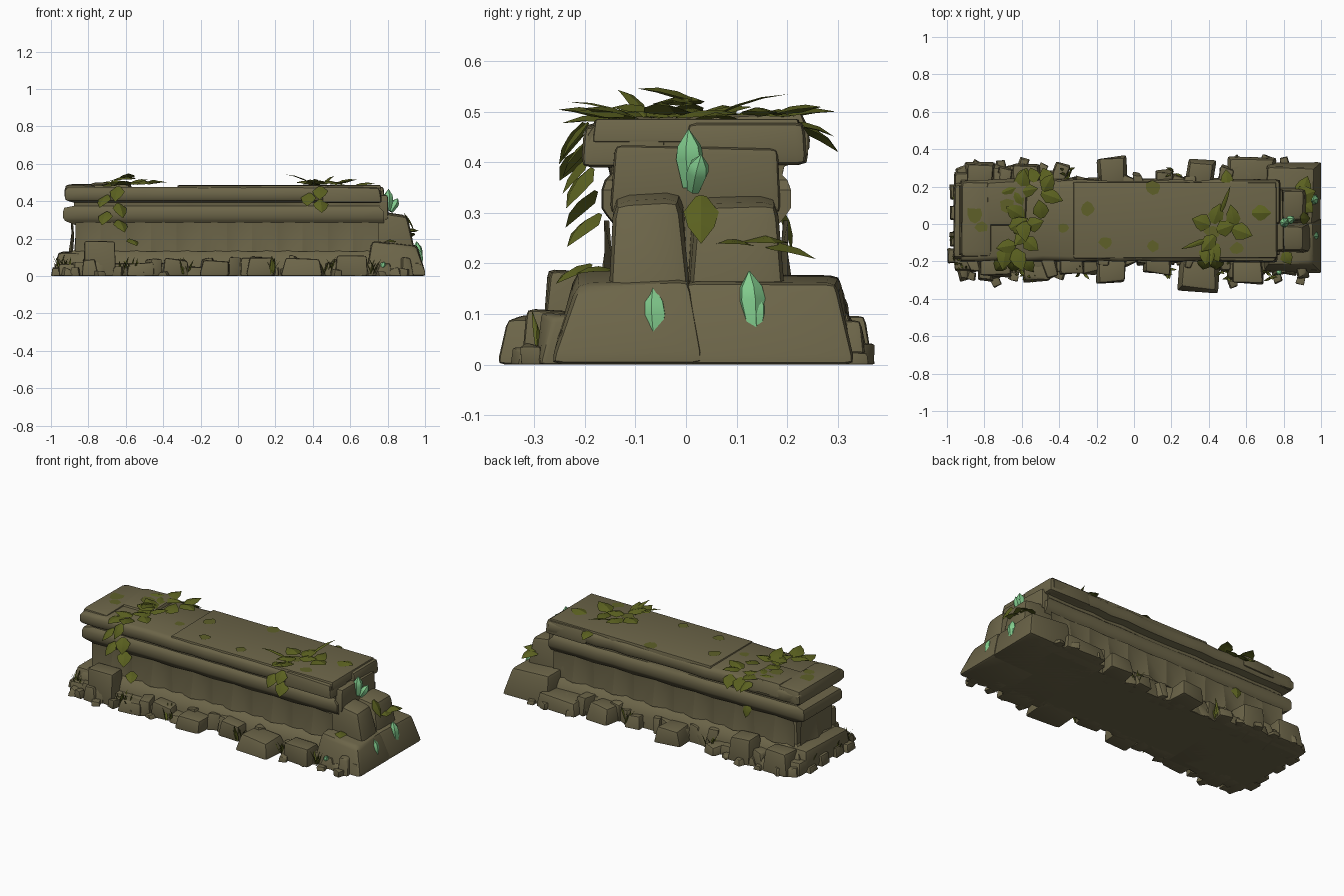
import bpy, bmesh, math, random
from mathutils import Vector, Matrix

if "Cube" in bpy.data.objects:
    bpy.data.objects.remove(bpy.data.objects["Cube"])

random.seed(7)
R = random.uniform


def material(name, rgb):
    m = bpy.data.materials.new(name)
    m.diffuse_color = (*rgb, 1)
    m.use_nodes = True
    m.node_tree.nodes["Principled BSDF"].inputs["Base Color"].default_value = m.diffuse_color
    return m


STONE = material("olive stone", (0.150, 0.130, 0.066))
LEAF = material("leaf green", (0.103, 0.118, 0.014))
MOSS = material("moss", (0.112, 0.118, 0.022))
CRYSTAL = material("pale green crystal", (0.225, 0.610, 0.270))


def finish(name, bm, mat, angle=40, fix=True):
    if fix:
        bmesh.ops.recalc_face_normals(bm, faces=bm.faces)
    me = bpy.data.meshes.new(name)
    bm.to_mesh(me)
    bm.free()
    me.materials.append(mat)
    for p in me.polygons:
        p.use_smooth = True
    me.set_sharp_from_angle(angle=math.radians(angle))
    ob = bpy.data.objects.new(name, me)
    bpy.context.collection.objects.link(ob)
    return ob


def rock(name, x, y, z, taper=0.85, jitter=0.012, yaw=0.0, bevel=0.015, skew=(0, 0), slope=0):
    """Worn block between (min, max) pairs; skew shifts its top, slope lowers its +x side."""
    bm = bmesh.new()
    bmesh.ops.create_cube(bm, size=1)
    cx, cy = sum(x) / 2, sum(y) / 2
    rot = Matrix.Rotation(yaw, 3, 'Z')
    for v in bm.verts:
        top = v.co.z > 0
        k = taper if top else 1
        drop = slope if top and v.co.x > 0 else 0
        p = rot @ Vector((v.co.x * (x[1] - x[0]) * k, v.co.y * (y[1] - y[0]) * k, 0))
        p += Vector((cx + R(-jitter, jitter), cy + R(-jitter, jitter), z[1] if top else z[0]))
        if top:
            p += Vector((skew[0], skew[1], R(-jitter, jitter) - drop))
        v.co = p
    bmesh.ops.bevel(bm, geom=bm.edges[:], offset=bevel, segments=2, affect='EDGES', profile=0.6)
    for v in bm.verts:
        v.co.z = max(0, v.co.z)
        v.co.x = max(-1, min(1, v.co.x))
    return finish(name, bm, STONE)


# Wall body: moulded profile (half depth, height) lofted round a rectangle
CY = 0.02
profile = [(.225, 0), (.22, .07), (.205, .10), (.19, .12), (.165, .14), (.155, .27), (.175, .295),
           (.185, .31), (.185, .345), (.178, .365), (.168, .375), (.168, .392), (.205, .403),
           (.215, .418), (.215, .455), (.205, .47), (.19, .477)]
N = 16
wear = [R(-.007, .007) for _ in range(2 * N + 2)]
bm = bmesh.new()
rings = []
for d, z in profile:
    x0 = -(.75 if .29 < z < .37 else .71) - d
    x1 = .76 if z > .36 else .78
    xs = [x0 + (x1 - x0) * i / N for i in range(N + 1)]
    pts = [(x, CY - d) for x in xs] + [(x, CY + d) for x in reversed(xs)]
    rings.append([bm.verts.new((p[0], p[1] + (w if z > .39 else w * .4), z))
                  for p, w in zip(pts, wear)])
for a, b in zip(rings, rings[1:]):
    for i in range(len(a)):
        j = (i + 1) % len(a)
        bm.faces.new((a[i], a[j], b[j], b[i]))
bm.faces.new(rings[0])
bm.faces.new(rings[-1])
finish("wall_body", bm, STONE, 35)

# Carved triangular relief along both sides and the left end
bm = bmesh.new()


def relief(origin, along, out, w):
    o, a, n = Vector(origin), Vector(along), Vector(out)
    P = lambda u, z, d: bm.verts.new(o + a * u + n * d + Vector((0, 0, z)))
    for s in (-1, 1):
        mid, top, end = P(0, .13, .035), P(0, .285, .012), P(s * w, .13, .02)
        low, tip = P(s * w * .55, .13, .012), P(s * w, .285, .022)
        root = P(s * w * .5, .21, .006)
        for f in ((mid, low, root), (mid, root, top), (low, end, root), (root, end, tip), (root, tip, top)):
            bm.faces.new(f if s > 0 else f[::-1])


for i in range(6):
    x = -.735 + i * .27
    relief((x, CY - .16, 0), (1, 0, 0), (0, -1, 0), .135)
    relief((x, CY + .16, 0), (-1, 0, 0), (0, 1, 0), .135)
relief((-.87, CY, 0), (0, -1, 0), (-1, 0, 0), .15)
finish("carved_relief", bm, STONE, 50, False)

# Top slabs and worn end cap
rock("top_slab", (-.33, .77), (-.185, .225), (.44, .484), .985, .004, bevel=.006)
rock("left_cap_stone", (-.925, -.76), (-.19, .235), (.40, .488), .95, .006, bevel=.03)
rock("left_cap_lump", (-.8, -.56), (-.03, .25), (.42, .497), .85, .008, bevel=.025)
rock("right_cap_front", (.45, .77), (-.205, -.04), (.39, .474), .95, .006, bevel=.02)
rock("right_cap_back", (.50, .79), (.0, .245), (.395, .48), .95, .006, bevel=.02)

# Broken right end, stepping down and outward
rock("end_block_front", (.66, .955), (-.155, .01), (.1, .355), .8, .006, bevel=.03, skew=(-.015, 0), slope=.035)
rock("end_block_back", (.66, .945), (.0, .195), (.1, .35), .82, .006, bevel=.03, skew=(-.015, 0), slope=.035)
rock("end_neck", (.62, .80), (-.15, .19), (.3, .43), .97, .005)
rock("end_rubble_front", (.68, 1.01), (-.27, .03), (0, .185), .76, .008, bevel=.025, skew=(-.01, .015), slope=.025)
rock("end_rubble_back", (.70, 1.005), (-.02, .335), (0, .175), .82, .008, bevel=.02, skew=(-.02, -.005), slope=.02)

# Footing slabs
rock("left_footing", (-.965, -.42), (-.25, .29), (0, .07), .96, .012)
rock("left_end_step", (-.965, -.83), (-.2, .23), (0, .13), .92, .008, bevel=.025)
rock("right_footing", (.45, .98), (-.26, .31), (0, .07), .95, .012)

# Large fallen blocks
for i, (x0, x1, y0, y1, h) in enumerate([
        (.24, .45, -.36, -.18, .09), (-.2, -.04, -.32, -.18, .085), (-.83, -.65, -.28, -.15, .18),
        (.52, .70, -.32, -.18, .11), (-.6, -.45, -.31, -.18, .07), (.28, .43, .2, .34, .10),
        (.5, .76, .2, .36, .085), (-.2, -.04, .2, .36, .09), (-.9, -.74, .2, .33, .13),
        (-.66, -.5, .2, .32, .15), (.05, .2, -.27, -.17, .1), (-.4, -.26, -.27, -.17, .09)]):
    rock("fallen_block_%d" % i, (x0, x1), (y0, y1), (0, h), .84, .01, R(-.1, .1))

# Small rubble scattered along both sides and the left end
for s in (-1, 1):
    x = -.95
    k = 0
    while x < .92:
        w = R(.05, .1)
        reach = (.28 if abs(x) > .42 else .245) + R(-.03, .03) + (.02 if s > 0 else 0)
        rock("rubble_%s_%d" % ("front" if s < 0 else "back", k), (x, x + w),
             tuple(sorted((s * .17, s * reach))), (0, R(.04, .11)), .78, .012, R(-.3, .3), .01)
        if abs(x) > .42 and k % 2:
            yy = s * (reach + .015)
            rock("chip_%d" % k, (x, x + .05), (yy - .025, yy + .025), (0, R(.02, .05)),
                 .8, .006, R(-.6, .6), .005)
        x += w * .85
        k += 1
for i, y in enumerate((-.17, -.08, .06, .17)):
    rock("left_chip_%d" % i, (-.985 - .012 * (i == 0), -.92), (y - .04, y + .04), (0, R(.03, .07)), .8, .004, 0, .006)


# Leaves: folded blades that droop along their length
def leaf(bm, base, yaw, pitch, length, half, bend=.9):
    p = Vector(base)
    yaw = math.radians(yaw)
    side = Vector((-math.sin(yaw), math.cos(yaw), 0))
    prev = None
    for i, w in enumerate((.3, 1, .75, .02)):
        a = math.radians(pitch) - bend * i / 3
        d = Vector((math.cos(yaw) * math.cos(a), math.sin(yaw) * math.cos(a), math.sin(a)))
        lift = d.cross(side) * half * w * -.3
        row = [bm.verts.new(p + side * half * w + lift), bm.verts.new(p),
               bm.verts.new(p - side * half * w + lift)]
        if prev:
            for j in (0, 1):
                bm.faces.new((prev[j], prev[j + 1], row[j + 1], row[j]))
        prev = row
        p = p + d * length / 3


def clump(name, items):
    bm = bmesh.new()
    for it in items:
        leaf(bm, *it)
    finish(name, bm, LEAF, 30, False)


def leaves_at(spots, z=.488):
    """One broad leaf centred on each (x, y, yaw)."""
    out = []
    for x, y, yaw in spots:
        a = math.radians(yaw)
        out.append(((x - .05 * math.cos(a), y - .05 * math.sin(a), z + R(0, .015)), yaw,
                    R(8, 25), R(.10, .13), R(.038, .05), .7))
    return out


clump("left_leaves_top", leaves_at([
    (-.67, .18, 200), (-.60, .22, 80), (-.62, .14, -60), (-.57, .18, 10), (-.46, .22, 60), (-.45, .15, -20),
    (-.50, .08, 100), (-.63, .06, 150)])
    + leaves_at([(-.61, -.02, 120), (-.53, .0, 20), (-.55, -.11, -40), (-.60, -.07, 230), (-.68, -.12, 190),
                 (-.69, -.17, -100), (-.62, -.18, -70)])
    + leaves_at([(-.62, .0, 30), (-.60, -.02, 170), (-.59, -.03, -80)], .515))
clump("left_leaves_hanging", [((-.67 + .03 * (-1) ** i, -.205 + .008 * i, .48 - .045 * i), -90 + R(-40, 40),
      R(-45, -25), .10, .042, .9) for i in range(5)]
      + [((-.6 + .07 * i, .225, .475), 90 + R(-30, 30), -15, .10, .04, 1.0) for i in range(3)]
      + [((-.55, .19, .31), 80, -60, .09, .035), ((-.58, -.19, .2), -60, -10, .09, .035)])
clump("right_leaves", leaves_at([
    (.36, .01, 160), (.44, .05, 70), (.49, -.02, 20), (.57, -.04, -20), (.40, -.10, 230), (.39, -.17, -100),
    (.53, .03, 100), (.68, .06, 0), (.42, -.14, -60)])
    + [((.41 + .03 * (-1) ** i, -.195, .48 - .035 * i), -90 + R(-30, 30), -40, .09, .042, .8) for i in range(3)]
    + [((.46, .05, .49), 70, 25, .17, .012, .5), ((.40, -.08, .49), 200, 30, .17, .015, .6),
       ((.43, -.1, .49), -100, 22, .14, .015, .5), ((.5, .2, .48), 95, 0, .10, .035, .9)])
clump("end_leaves", [((.89, .03, .335), 0, -50, .11, .035, .6), ((.87, .14, .25), 20, 10, .11, .055, .8),
      ((.89, .15, .24), 70, 0, .12, .045, .8), ((.89, .12, .24), -40, 15, .09, .045, .8),
      ((.80, -.15, .19), -60, 10, .08, .035)])

# Grass tufts
tufts = [(-.95, -.2), (-.9, -.23), (-.56, -.26), (-.62, -.25), (.5, -.27), (.47, -.24), (.18, -.26),
         (-.28, -.26), (-.95, .15), (-.35, .27), (.2, .27), (.72, -.27), (-.96, -.08)]
clump("grass_tufts", [((x + R(-.02, .02), y + R(-.02, .02), .01), R(0, 360), R(65, 85), R(.07, .11), .008, .4)
                      for x, y in tufts for _ in range(6)])

# Moss patches lying on the top
bm = bmesh.new()
for x, y, r in [(-.85, .05, .055), (-.81, -.02, .04), (-.25, .08, .05), (.1, .19, .05), (-.15, -.1, .04),
                (.1, -.12, .04), (.55, -.13, .04), (-.38, -.02, .035), (-.68, .1, .05), (.42, -.04, .05)]:
    z = .492 if x < -.76 else .4995 if x < -.65 else .4885 if x > -.32 else .4795
    bm.faces.new([bm.verts.new((x + r * R(.6, 1.1) * math.cos(a * math.pi / 4),
                                y + r * R(.5, .9) * math.sin(a * math.pi / 4), z)) for a in range(8)])
finish("moss_patches", bm, MOSS, 30, False)


# Crystals: six-sided spindles
def crystal(name, base, tip, r):
    bm = bmesh.new()
    base, tip = Vector(base), Vector(tip)
    q = (tip - base).to_track_quat('Z', 'Y')
    L = (tip - base).length
    rows = [[bm.verts.new(base + q @ Vector((r * k * math.cos(a * math.pi / 3), r * k * math.sin(a * math.pi / 3), L * t)))
             for a in range(6)] for t, k in ((0, .6), (.5, 1), (.72, .85), (1, .04))]
    for a, b in zip(rows, rows[1:]):
        for i in range(6):
            bm.faces.new((a[i], a[(i + 1) % 6], b[(i + 1) % 6], b[i]))
    bm.faces.new(rows[0])
    bm.faces.new(rows[-1])
    finish(name, bm, CRYSTAL, 40)


crystal("crystal_top", (.80, .01, .35), (.805, .005, .465), .028)
crystal("crystal_top_small", (.815, .015, .345), (.855, .03, .415), .023)
crystal("crystal_end_front", (.97, -.06, .04), (.955, -.065, .155), .027)
crystal("crystal_end_back", (.965, .135, .07), (.955, .125, .185), .028)
crystal("crystal_end_back_small", (.97, .14, .06), (.965, .145, .14), .016)
crystal("crystal_front_foot", (.765, -.25, .04), (.785, -.265, .075), .016)
